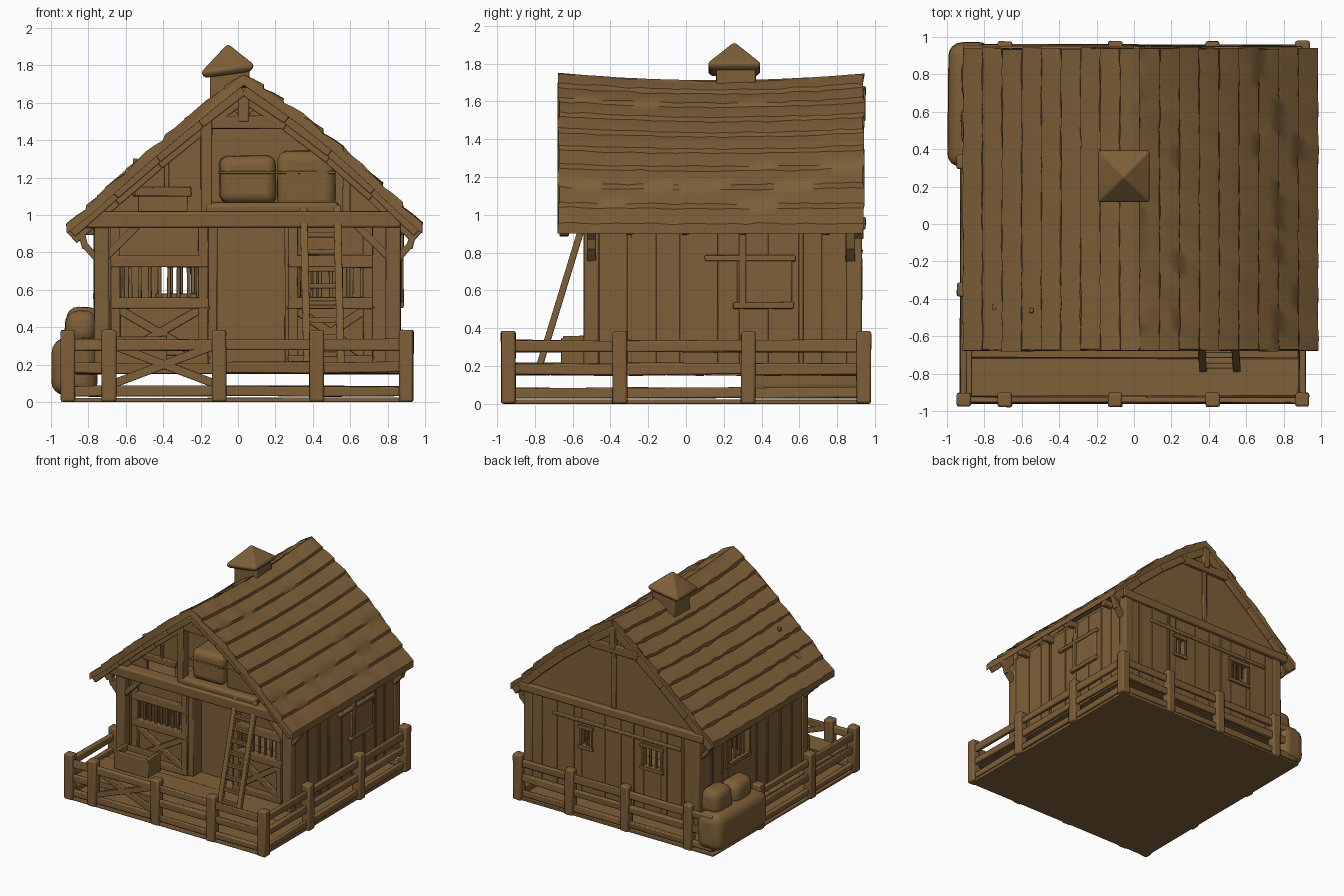
import bpy, bmesh, math, random
from mathutils import Vector

if "Cube" in bpy.data.objects:
    bpy.data.objects.remove(bpy.data.objects["Cube"])

random.seed(4)
wood = bpy.data.materials.new("brown_wood")
wood.diffuse_color = (0.21, 0.115, 0.04, 1)
wood.use_nodes = True
wood.node_tree.nodes["Principled BSDF"].inputs["Base Color"].default_value = wood.diffuse_color


def finish(name, bm, bevel=0.0, seg=2):
    bmesh.ops.recalc_face_normals(bm, faces=bm.faces)
    me = bpy.data.meshes.new(name)
    bm.to_mesh(me)
    bm.free()
    ob = bpy.data.objects.new(name, me)
    bpy.context.collection.objects.link(ob)
    me.materials.append(wood)
    if bevel:
        m = ob.modifiers.new("bevel", 'BEVEL')
        m.width, m.segments = bevel, seg
    bpy.context.view_layer.objects.active = ob
    ob.select_set(True)
    bpy.ops.object.shade_smooth_by_angle(angle=math.radians(40))
    ob.select_set(False)
    return ob


def box(name, x0, x1, y0, y1, z0, z1, bevel=0.006, jit=0.003, seg=2):
    bm = bmesh.new()
    bmesh.ops.create_cube(bm, size=1)
    for v in bm.verts:
        v.co = Vector((x0 + (v.co.x + .5) * (x1 - x0), y0 + (v.co.y + .5) * (y1 - y0),
                       z0 + (v.co.z + .5) * (z1 - z0)))
        v.co += Vector([random.uniform(-jit, jit) for _ in range(3)])
        v.co.z = max(v.co.z, 0)
    return finish(name, bm, bevel, seg)


def beam(name, a, b, w, d, up=(0, 1, 0)):
    # square timber from a to b; d is its size along up, w across
    a, b, up = Vector(a), Vector(b), Vector(up)
    t = (b - a).normalized()
    s = t.cross(up).normalized()
    u = s.cross(t)
    bm = bmesh.new()
    bmesh.ops.create_cube(bm, size=1)
    for v in bm.verts:
        c = v.co.copy()
        v.co = a + (b - a) * (c.z + .5) + s * c.x * w + u * c.y * d
    return finish(name, bm, min(w, d) * 0.15)


def prism(name, pts, y0, y1):
    bm = bmesh.new()
    f = bm.faces.new([bm.verts.new((x, y0, z)) for x, z in pts])
    r = bmesh.ops.extrude_face_region(bm, geom=[f])
    for v in r["geom"]:
        if isinstance(v, bmesh.types.BMVert):
            v.co.y = y1
    return finish(name, bm)


def wall(name, axis, pos, thick, u0, u1, z0, z1, holes):
    # boarded wall with window openings and upright bars in them
    def part(n, a, b, c, d, t=thick, bev=0.003):
        if axis == 'x':
            box(n, a, b, pos - t / 2, pos + t / 2, c, d, bev, 0)
        else:
            box(n, pos - t / 2, pos + t / 2, a, b, c, d, bev, 0)
    u = u0
    for a, b, c, d in sorted(holes):
        part(name, u, a, z0, z1)
        part(name + "_sill", a, b, z0, c)
        part(name + "_head", a, b, d, z1)
        part("window_sill", a - .03, b + .03, c - .03, c, thick + .03)
        part("window_lintel", a - .03, b + .03, d, d + .03, thick + .03)
        for e in (a - .02, b):
            part("window_jamb", e, e + .02, c, d, thick + .025)
        n = max(1, round((b - a) / .05))
        for i in range(1, n):
            m = a + (b - a) * i / n
            part("window_bar", m - .009, m + .009, c, d, .018)
        u = b
    part(name, u, u1, z0, z1)
    k = int((u1 - u0) / .14)
    for i in range(1, k):
        m = u0 + (u1 - u0) * i / k + random.uniform(-.02, .02)
        if not any(a - .04 < m < b + .04 for a, b, c, d in holes):
            part("wall_batten", m - .012, m + .012, z0, z1, thick + .012)


# ground plate and raised floor
box("ground_plate", -.93, .91, -.96, .96, 0, .022, .005)
for i in range(9):
    y = -.92 + i * .204
    box("floor_plank", -.87, .88, y, y + .203, .15, .2 + random.uniform(0, .006), .004, .002)

# walls and loft floor
wall("back_wall", 'x', .905, .03, -.75, .85, .16, .95, [(-.41, -.25, .58, .74), (.25, .33, .6, .74)])
wall("left_wall", 'y', -.745, .03, -.46, .9, .16, .95, [(.25, .52, .58, .78)])
wall("right_wall", 'y', .845, .03, -.46, .9, .16, .95, [])
box("loft_floor", -.74, .84, -.48, .9, .94, .99)
prism("back_gable", [(-.8, .93), (.9, .93), (.55, 1.29), (.03, 1.68), (-.45, 1.27)], .89, .915)
prism("loft_back_panel", [(-.75, .97), (.85, .97), (.55, 1.26), (.03, 1.66), (-.42, 1.27)], -.2, -.17)
prism("loft_left_panel", [(-.76, 1.1), (-.18, 1.1), (-.18, 1.47), (-.45, 1.26)], -.46, -.43)
box("loft_slot_side", -.74, -.53, -.46, -.43, .98, 1.11, .003)
box("loft_slot_side", -.27, -.18, -.46, -.43, .98, 1.11, .003)
box("loft_slot_sill", -.55, -.25, -.49, -.43, 1.1, 1.15)
for x in (-.55, -.38):
    box("loft_panel_batten", x - .012, x + .012, -.475, -.45, 1.1, 1.3 if x < -.5 else 1.34)
box("back_gable_post", .01, .05, .905, .93, .98, 1.62)

# posts and cross beams
for x in (-.77, .79):
    box("front_post", x, x + .08, -.54, -.46, .18, .96, .01)
    box("back_post", x, x + .08, .85, .93, .16, .96, .01)
box("front_cross_beam", -.82, .87, -.56, -.46, .93, 1.02, .012)
box("back_cross_beam", -.82, .9, .89, .95, .92, .99, .01)
box("back_wall_rail", -.6, .6, .91, .935, .79, .82)
for x, h in ((-.72, 1), (.82, -1)):
    beam("corner_brace", (x, -.5, .76), (x + h * .19, -.5, .95), .04, .05)
for x, s in ((-.75, -1), (.85, 1)):
    for y in (-.5, .87):
        beam("eave_bracket", (x, y, .76), (x + s * .07, y, .84), .035, .05)
        beam("eave_bracket", (x + s * .065, y, .82), (x + s * .1, y, .95), .035, .05)
    for y in (-.3, 0, .3, .74):
        box("rafter_end", x + min(0, s * .1), x + max(0, s * .1), y - .02, y + .02, .895, .95)

# roof: stepped shingle courses on each slope
RIDGE = (.03, 1.725)
SIDES = {"left": ((-.915, .935), .02), "right": ((.985, .935), .05)}


def slope(side, t):
    (ex, ez), b = SIDES[side]
    return ex + (RIDGE[0] - ex) * t, ez + (RIDGE[1] - ez) * t + b * math.sin(math.pi * t)


for side in SIDES:
    N, M = 9, 26
    prof = []
    for i in range(N):
        for t, h in ((i / N, .02), ((i + .5) / N, .012), ((i + .98) / N, -.002)):
            x, z = slope(side, t)
            prof.append((x, z + h, i))
    top = len(prof)
    prof.append((*RIDGE, N))
    for i in range(6, -1, -1):
        x, z = slope(side, i / 6)
        prof.append((x, z - .055 + (.02 if i == 0 else 0), -1))
    bm = bmesh.new()
    rows = []
    for j in range(M + 1):
        y = -.675 + 1.615 * j / M
        sag = .035 * ((y - .15) / .8) ** 2 - .012
        wob = [random.uniform(-.005, .005) for _ in range(N + 1)] + [0]
        row = []
        for x, z, c in prof:
            z2 = z + sag * max(0, (z - .9) / .8) + (wob[c] if c < N else 0)
            dx = wob[c] * .8 if 0 <= c < N else 0
            row.append(bm.verts.new((x + dx, y + (.006 * math.sin(c * 2.3) if j in (0, M) else 0), z2)))
        rows.append(row)
    K = len(prof)
    for a, b in zip(rows, rows[1:]):
        for i in range(K):
            bm.faces.new((a[i], a[(i + 1) % K], b[(i + 1) % K], b[i]))
    caps = [bm.faces.new(rows[0]), bm.faces.new(rows[-1])]
    bmesh.ops.triangulate(bm, faces=caps)
    finish(side + "_roof_slope", bm)
    # bargeboards and gable rafters under the slope
    for y, w, drop, nm in ((-.645, .05, .06, "bargeboard"), (-.5, .075, .085, "gable_rafter"),
                           (.915, .06, .07, "back_rafter")):
        for i in range(4):
            (xa, za), (xb, zb) = slope(side, .03 + i * .2425), slope(side, .03 + (i + 1) * .2425)
            beam(nm, (xa, y, za - drop), (xb, y, zb - drop), w, .05)

# gable truss pieces
for y in (-.5, .92):
    box("collar_beam", -.2, .24, y - .025, y + .025, 1.46, 1.53)
    box("king_post", 0, .06, y - .03, y + .03, 1.5, 1.68)
box("loft_post", -.2, -.14, -.53, -.46, 1.0, 1.5)
box("loft_post", .56, .6, -.24, -.19, .98, 1.26)
beam("truss_strut", (.03, -.5, 1.53), (.13, -.5, 1.62), .03, .04)
beam("truss_strut", (.03, -.5, 1.53), (-.07, -.5, 1.62), .03, .04)

# cupola
box("cupola_base", -.15, .06, .16, .37, 1.55, 1.79, .01)
bm = bmesh.new()
rings = [[bm.verts.new((-.055 + sx * r, .255 + sy * r, z + sx * .018 * r / .13)) for sx, sy in
          ((-1, -1), (1, -1), (1, 1), (-1, 1))] for r, z in
         ((.12, 1.75), (.138, 1.77), (.135, 1.79), (.07, 1.85), (.008, 1.908))]
for a, b in zip(rings, rings[1:]):
    for i in range(4):
        bm.faces.new((a[i], a[(i + 1) % 4], b[(i + 1) % 4], b[i]))
bm.faces.new(rings[0])
bm.faces.new(rings[-1])
finish("cupola_roof", bm, .008)


# stall fronts with bars and crossed boards
def stall(x0, x1):
    y = -.42
    for x in (x0, x1 - .05):
        box("stall_post", x, x + .05, y - .035, y + .03, .2, .94)
    for a, b in ((.72, .785), (.5, .56), (.2, .25)):
        box("stall_rail", x0, x1, y - .04, y + .02, a, b)
    box("stall_panel", x0, x1, y, y + .02, .2, .53, .002)
    box("stall_top_panel", x0, x1, y, y + .02, .75, .95, .002)
    for p, q in ((x0, x1), (x1, x0)):
        beam("stall_cross", (p, y - .015, .22), (q, y - .015, .52), .045, .03)
    n = int((x1 - x0) / .05)
    for i in range(1, n):
        x = x0 + (x1 - x0) * i / n
        box("stall_bar", x - .01, x + .01, y - .01, y + .01, .54, .74, .003)


stall(-.68, -.16)
stall(.27, .72)
box("door_panel", -.17, .28, -.33, -.3, .2, .94, .003)
for x in (-.16, .25):
    box("door_post", x, x + .05, -.44, -.3, .2, .94)

# shutter on the right wall
box("shutter", .85, .875, .27, .56, .53, .76, .008)
box("shutter_rail", .85, .885, .1, .58, .755, .785)
box("shutter_sill", .85, .885, .25, .57, .505, .535)
box("shutter_batten", .85, .885, .28, .32, .52, .93)

# hay in the loft and outside
for d in ((-.1, .2, -.5, -.2, 1.06, 1.32), (.21, .52, -.48, -.2, 1.04, 1.34)):
    box("loft_hay_bale", *d, .05, .012, 4)
    box("bale_band", d[0] - .003, d[1] + .003, d[2] - .004, d[3], 1.22, 1.235, .003, 0)
box("loose_hay", -.18, .54, -.54, -.2, 1.0, 1.07, .025, .012, 3)
box("large_hay_bale", -.995, -.76, .31, .97, .04, .34, .07, .01, 4)
box("small_hay_bale", -.925, -.76, .4, .64, .31, .49, .06, .01, 4)
box("small_hay_bale", -.92, -.74, .66, .9, .31, .51, .06, .01, 4)

# trough on the porch
for y in (-.66, -.52):
    box("trough_side", -.7, -.38, y, y + .03, .2, .35)
for x in (-.7, -.41):
    box("trough_end", x, x + .03, -.65, -.5, .2, .36)
box("trough_fill", -.69, -.39, -.65, -.5, .21, .31)

# ladder
foot, head = Vector((0, -.775, .2)), Vector((0, -.515, 1.05))
for xa, xb in ((.37, .35), (.55, .53)):
    beam("ladder_rail", foot + Vector((xa, 0, 0)), head + Vector((xb, 0, 0)), .04, .035)
for i in range(9):
    p = foot.lerp(head, (i + .6) / 9.3)
    beam("ladder_rung", p + Vector((.365, 0, 0)), p + Vector((.54, 0, 0)), .028, .03)

# fence posts and rails
FX, FY = [-.91, -.69, -.1, .42, .9], [-.94, -.35, .33, .94]
posts = {(x, y) for x in FX for y in (-.94, .94)} | {(x, y) for x in (-.91, .9) for y in FY}
for x, y in sorted(posts - {(-.91, .94)}):
    box("fence_post", x - .038, x + .038, y - .038, y + .038, 0, .385, .012)
RAILS = ((.03, .085), (.155, .215), (.275, .335))
for y in (-.94, .94):
    for a, b in zip(FX, FX[1:]):
        for z0, z1 in RAILS:
            if y < 0 and a == -.69 and z0 == .155:
                continue
            box("fence_rail", a, b, y - .016, y + .016, z0, z1, .008, .006)
for x in (-.91, .9):
    for a, b in zip(FY, FY[1:]):
        for z0, z1 in RAILS:
            box("fence_rail", x - .016, x + .016, a, b, z0, z1, .008, .006)
for p, q in ((.1, .3), (.3, .1)):
    beam("gate_cross", (-.66, -.94, p), (-.13, -.94, q), .045, .03)
